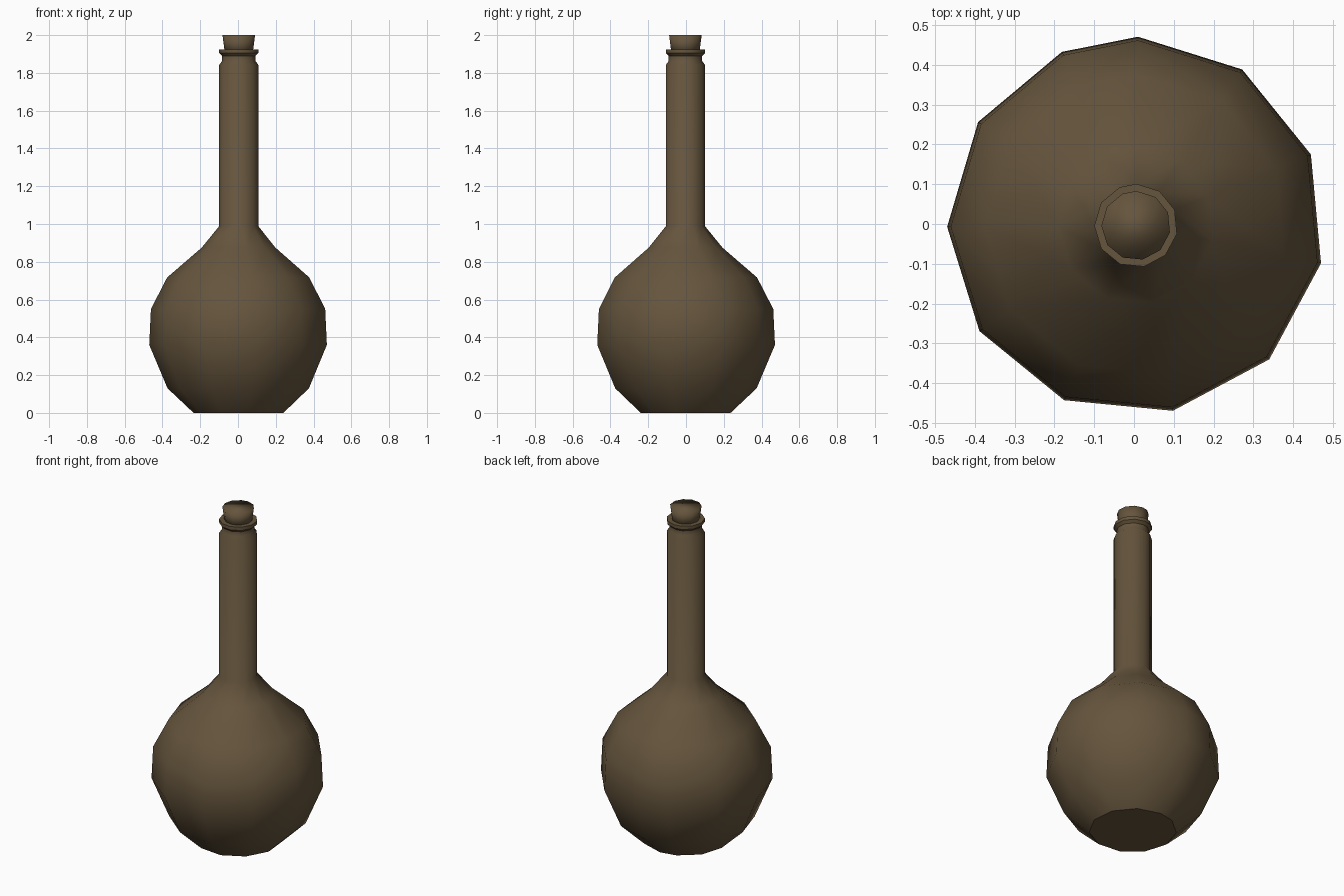
import bpy, bmesh, math

if "Cube" in bpy.data.objects:
    bpy.data.objects.remove(bpy.data.objects["Cube"])

brown = bpy.data.materials.new("dark_brown")
brown.diffuse_color = (0.13, 0.09, 0.046, 1)
brown.use_nodes = True
brown.node_tree.nodes["Principled BSDF"].inputs["Base Color"].default_value = brown.diffuse_color

CX, CY = 0.005, -0.004           # axis of the hand-turned, slightly uneven 11-gon
ANGLES = [math.radians(89.4 + 33.63 * k) for k in range(11)]
ANGLES = [math.radians(89.4 - 33.63 * k) for k in reversed(range(11))]


def lathe(name, profile, smooth=40):
    """Sweep (radius, z) points round the axis and cap both ends."""
    bm = bmesh.new()
    rings = [[bm.verts.new((CX + r * math.cos(a), CY + r * math.sin(a), z))
              for a in ANGLES] for r, z in profile]
    for lo, hi in zip(rings, rings[1:]):
        for i in range(11):
            j = (i + 1) % 11
            bm.faces.new((lo[i], lo[j], hi[j], hi[i]))
    bm.faces.new(rings[0][::-1])
    bm.faces.new(rings[-1])
    bmesh.ops.recalc_face_normals(bm, faces=bm.faces)
    mesh = bpy.data.meshes.new(name)
    bm.to_mesh(mesh)
    bm.free()
    mesh.materials.append(brown)
    ob = bpy.data.objects.new(name, mesh)
    bpy.context.collection.objects.link(ob)
    bpy.ops.object.select_all(action='DESELECT')
    ob.select_set(True)
    bpy.context.view_layer.objects.active = ob
    bpy.ops.object.shade_smooth_by_angle(angle=math.radians(smooth))
    return ob


# round flask body, long neck, groove and lip
lathe("flask", [(0.24, 0), (0.378, 0.13), (0.475, 0.36), (0.466, 0.55),
                (0.38, 0.717), (0.197, 0.875), (0.105, 0.988), (0.105, 1.842),
                (0.09, 1.862), (0.09, 1.89), (0.105, 1.905), (0.105, 1.925)])

# tapered stopper, wider at the top
lathe("cork", [(0.074, 1.90), (0.087, 2.0)], 100)
